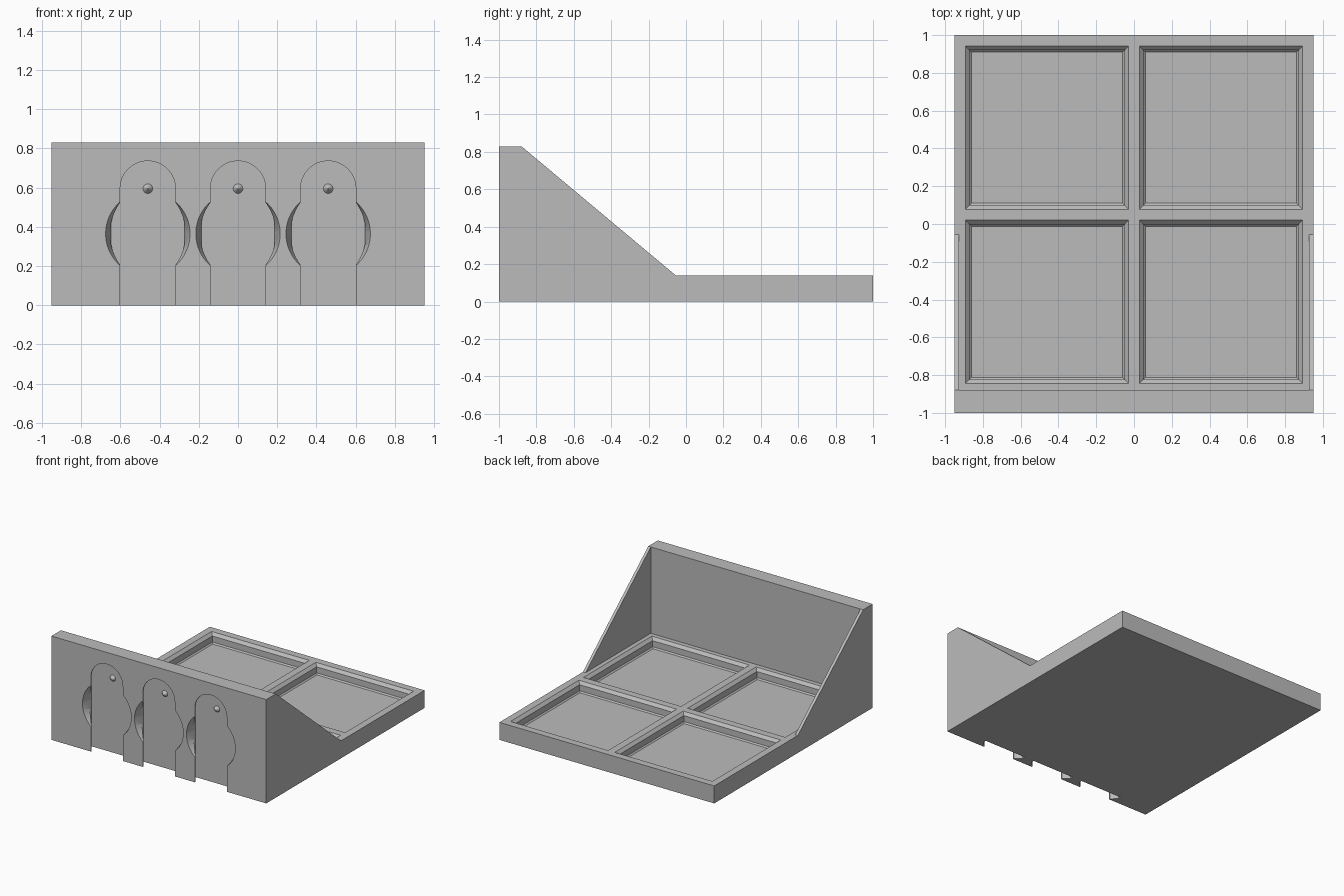
import bpy, bmesh
from math import cos, sin, pi, tau

cube = bpy.data.objects.get("Cube")
if cube:
    bpy.data.objects.remove(cube, do_unlink=True)

grey = bpy.data.materials.new("plain_grey")
grey.use_nodes = True
grey.diffuse_color = (0.5, 0.5, 0.5, 1)
grey.node_tree.nodes["Principled BSDF"].inputs["Base Color"].default_value = (0.5, 0.5, 0.5, 1)


def loft(name, loops):
    """Skin a closed solid through matching loops of points."""
    bm = bmesh.new()
    rings = [[bm.verts.new(p) for p in loop] for loop in loops]
    n = len(rings[0])
    for a, b in zip(rings, rings[1:]):
        for i in range(n):
            j = (i + 1) % n
            bm.faces.new((a[i], a[j], b[j], b[i]))
    bm.faces.new(rings[0])
    bm.faces.new(rings[-1])
    bmesh.ops.recalc_face_normals(bm, faces=bm.faces)
    mesh = bpy.data.meshes.new(name)
    bm.to_mesh(mesh)
    bm.free()
    mesh.materials.append(grey)
    obj = bpy.data.objects.new(name, mesh)
    bpy.context.collection.objects.link(obj)
    return obj


def extrude_x(name, profile, x0, x1):
    return loft(name, [[(x, y, z) for y, z in profile] for x in (x0, x1)])


def combine(target, tool, operation):
    mod = target.modifiers.new("cut", 'BOOLEAN')
    mod.operation, mod.solver, mod.object = operation, 'EXACT', tool
    bpy.context.view_layer.objects.active = target
    bpy.ops.object.modifier_apply(modifier=mod.name)
    bpy.data.objects.remove(tool, do_unlink=True)


def circle(x, y, z, r, n=64):
    return [(x + r * cos(tau * i / n), y, z + r * sin(tau * i / n)) for i in range(n)]


def arch(x, y, z, r, n=32):
    arc = [(x + r * cos(pi * i / n), y, z + r * sin(pi * i / n)) for i in range(n + 1)]
    return [(x + r, y, -0.1)] + arc + [(x - r, y, -0.1)]


def square(x, y, z, half):
    return [(x + sx * half, y + sy * half, z)
            for sx, sy in ((-1, -1), (1, -1), (1, 1), (-1, 1))]


# Upright wall and flat tray
W, FRONT, WALL, TOP, TRAY = 0.95, -1.0, -0.88, 0.83, 0.14
body = extrude_x("holder_body", [(FRONT, 0), (1, 0), (1, TRAY), (WALL, TRAY),
                                 (WALL, TOP), (FRONT, TOP)], -W, W)

# Sloping side panels
panel = [(FRONT, 0), (-0.055, 0), (-0.055, TRAY), (WALL, TOP), (FRONT, TOP)]
for side in (-1, 1):
    combine(body, extrude_x("side_panel", panel, side * (W - 0.023), side * W), 'UNION')

# Four chamfered pockets in the tray
for x in (-0.461, 0.461):
    for y in (-0.412, 0.51):
        steps = [(0.16, 0.452), (TRAY, 0.432), (0.118, 0.41), (0.07, 0.41), (0.06, 0.4)]
        combine(body, loft("pocket", [square(x, y, z, h) for z, h in steps]), 'DIFFERENCE')

# Hanging slots with round entry ramps and locating bumps
SLOT_FLOOR = -0.9236
slot_steps = [(-1.05, 0.141), (-0.992, 0.141), (-0.946, 0.187), (SLOT_FLOOR, 0.187)]
for side, x in (("right", -0.46), ("middle", 0), ("left", 0.46)):
    combine(body, loft("slot", [arch(x, y, 0.595, r) for y, r in slot_steps]), 'DIFFERENCE')
    combine(body, loft("ramp", [circle(x, -1.05, 0.365, 0.234),
                                circle(x, SLOT_FLOOR, 0.365, 0.187)]), 'DIFFERENCE')
    bump = loft(side + "_slot_bump", [circle(x, SLOT_FLOOR + 0.005, 0.595, 0.029, 32),
                                      circle(x, SLOT_FLOOR - 0.027, 0.595, 0.001, 32)])

# Smooth curved walls, keep hard edges
for obj in bpy.context.collection.objects:
    if obj.type == 'MESH' and (obj == body or obj.name.endswith("_slot_bump")):
        bpy.ops.object.select_all(action='DESELECT')
        obj.select_set(True)
        bpy.context.view_layer.objects.active = obj
        bpy.ops.object.shade_smooth_by_angle(angle=0.5)
